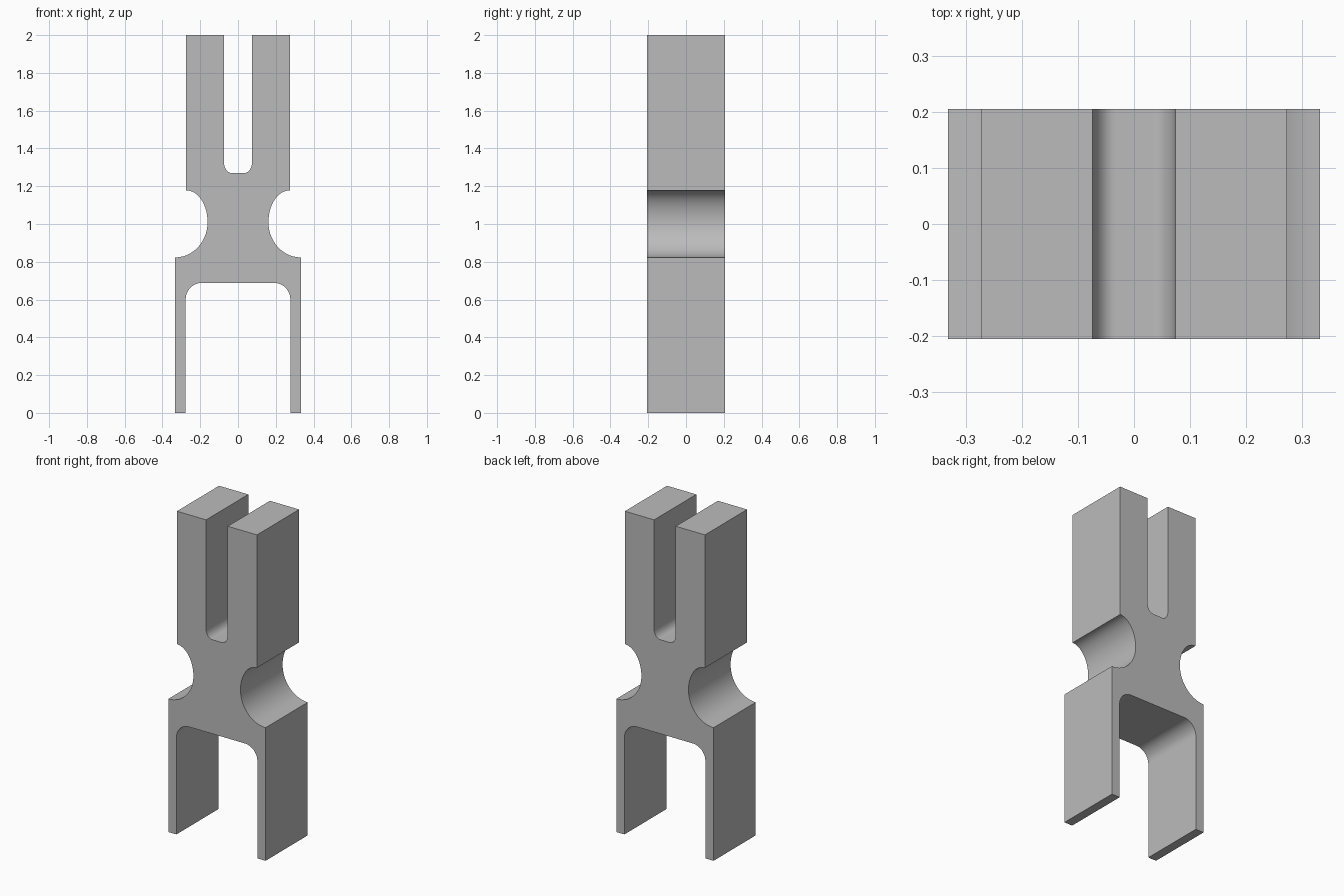
import bpy, bmesh
from math import sin, cos, pi

cube = bpy.data.objects.get("Cube")
if cube:
    bpy.data.objects.remove(cube, do_unlink=True)

DEPTH = 0.412


def arc(cx, cz, rx, rz, start, end, steps=14):
    """Points on an elliptical arc, angles in quarter turns."""
    angles = [(start + (end - start) * i / steps) * pi / 2 for i in range(steps + 1)]
    return [(cx + rx * cos(a), cz + rz * sin(a)) for a in angles]


# Left half of the outline, from the slot floor round to the leg arch
half = arc(0.033, 1.325, 0.041, 0.055, -1, 0)              # slot corner
half += [(0.074, 2.0), (0.274, 2.0)]                       # upper prong
half += arc(0.274, 1.01, 0.113, 0.168, 1, 2)               # waist, upper curve
half += arc(0.333, 1.01, 0.172, 0.187, 2, 3)[1:]           # waist, lower curve
half += [(0.333, 0.0), (0.277, 0.0)]                       # leg
half += arc(0.192, 0.6, 0.085, 0.088, 0, 1)                # arch corner
outline = half + [(-x, z) for x, z in reversed(half)]

# Extrude the outline through the depth
bm = bmesh.new()
face = bm.faces.new([bm.verts.new((x, -DEPTH / 2, z)) for x, z in outline])
back = bmesh.ops.extrude_face_region(bm, geom=[face])["geom"]
bmesh.ops.translate(bm, vec=(0, DEPTH, 0),
                    verts=[v for v in back if isinstance(v, bmesh.types.BMVert)])
bmesh.ops.recalc_face_normals(bm, faces=bm.faces)
mesh = bpy.data.meshes.new("forked_bracket")
bm.to_mesh(mesh)
bm.free()
bracket = bpy.data.objects.new("forked_bracket", mesh)
bpy.context.collection.objects.link(bracket)

# Plain grey
grey = bpy.data.materials.new("grey")
grey.use_nodes = True
colour = (0.5, 0.5, 0.5, 1)
grey.diffuse_color = colour
grey.node_tree.nodes["Principled BSDF"].inputs["Base Color"].default_value = colour
mesh.materials.append(grey)

# Smooth curves, sharp corners
bpy.ops.object.select_all(action="DESELECT")
bracket.select_set(True)
bpy.context.view_layer.objects.active = bracket
bpy.ops.object.shade_smooth_by_angle(angle=pi / 6)
